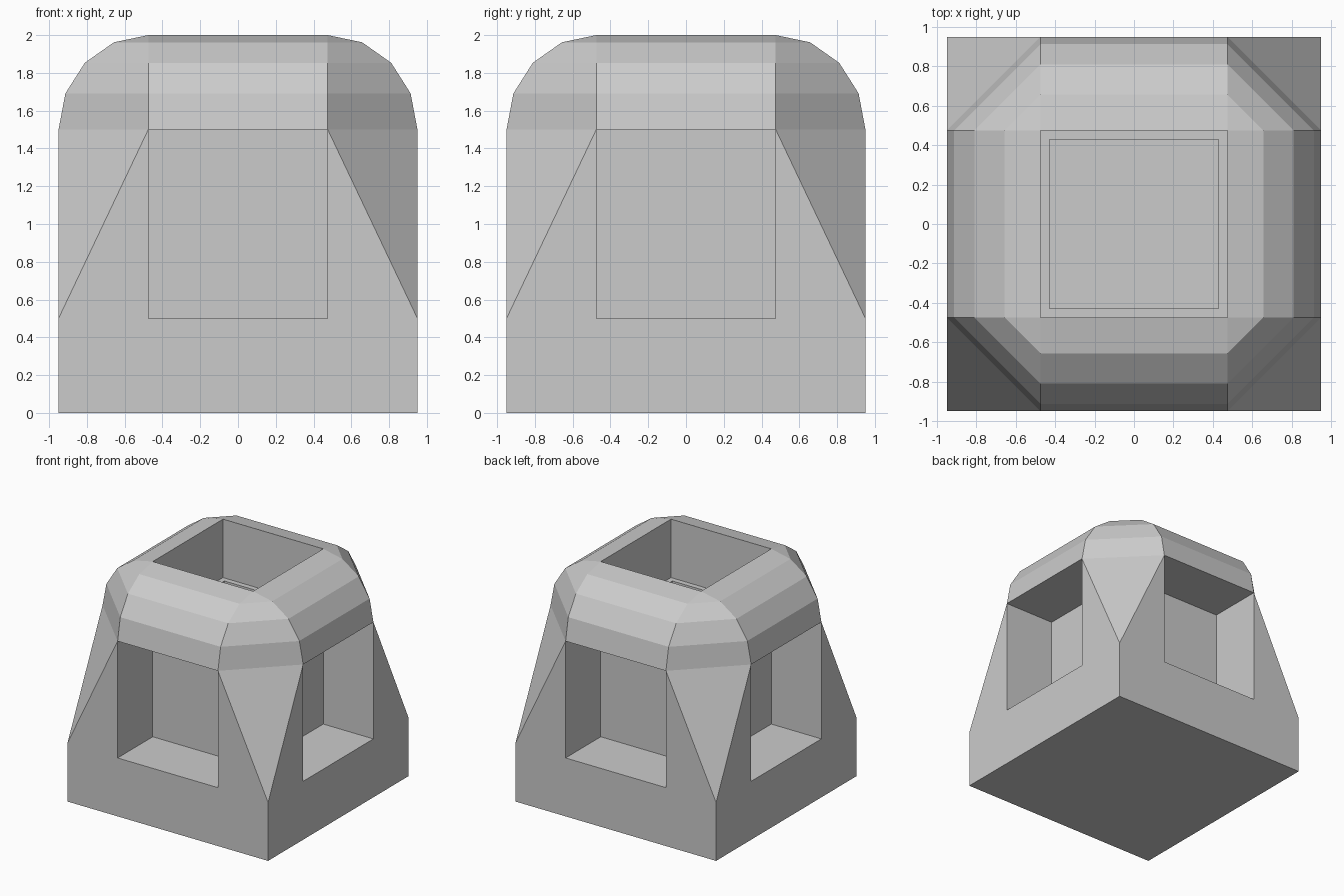
import bpy, bmesh, math
from mathutils import Matrix, Vector

if "Cube" in bpy.data.objects:
    bpy.data.objects.remove(bpy.data.objects["Cube"])

W, H = 0.95, 0.475            # outer half width, opening half width
SILL, HEAD, TOP = 0.5, 1.5, 2.0
INSET, RECESS = 0.43, 1.45    # shallow panel inside the top opening

# rounded shoulder profile: distance from centre, height
arc = [(H + (W - H) * math.cos(math.radians(a)), HEAD + (TOP - HEAD) * math.sin(math.radians(a)))
       for a in (0, 22.5, 45, 67.5, 90)]
arc[-1] = (H, TOP)

quarter = []

# front wall around the window
quarter += [
    [(-W, -W, 0), (W, -W, 0), (W, -W, SILL), (H, -W, SILL), (-H, -W, SILL), (-W, -W, SILL)],
    [(H, -W, SILL), (W, -W, SILL), (H, -W, HEAD)],
    [(-W, -W, SILL), (-H, -W, SILL), (-H, -W, HEAD)],
]

# window pocket: sill, ceiling, jambs, back
quarter += [
    [(-H, -W, SILL), (H, -W, SILL), (H, -H, SILL), (-H, -H, SILL)],
    [(-H, -H, HEAD), (H, -H, HEAD), (H, -W, HEAD), (-H, -W, HEAD)],
    [(H, -W, SILL), (H, -W, HEAD), (H, -H, HEAD), (H, -H, SILL)],
    [(-H, -H, SILL), (-H, -H, HEAD), (-H, -W, HEAD), (-H, -W, SILL)],
    [(-H, -H, SILL), (H, -H, SILL), (H, -H, HEAD), (-H, -H, HEAD)],
]

# sloping corner triangle
quarter.append([(W, -W, SILL), (W, -H, HEAD), (H, -W, HEAD)])

# rounded shoulder and its bevelled corner
for (r0, z0), (r1, z1) in zip(arc, arc[1:]):
    quarter.append([(-H, -r0, z0), (H, -r0, z0), (H, -r1, z1), (-H, -r1, z1)])
    corner = [(H, -r0, z0), (r0, -H, z0), (r1, -H, z1)]
    if r1 > H + 0.001:
        corner.append((H, -r1, z1))
    quarter.append(corner)

# top opening: wall, rim of its floor, recess wall
quarter += [
    [(-H, -H, TOP), (H, -H, TOP), (H, -H, HEAD), (-H, -H, HEAD)],
    [(-H, -H, HEAD), (H, -H, HEAD), (INSET, -INSET, HEAD), (-INSET, -INSET, HEAD)],
    [(-INSET, -INSET, HEAD), (INSET, -INSET, HEAD), (INSET, -INSET, RECESS), (-INSET, -INSET, RECESS)],
]

bm = bmesh.new()


def add_face(points, turn=Matrix.Identity(3)):
    bm.faces.new([bm.verts.new(turn @ Vector(p)) for p in points])


# repeat the quarter on all four sides
for i in range(4):
    turn = Matrix.Rotation(i * math.pi / 2, 3, 'Z')
    for points in quarter:
        add_face(points, turn)

# underside and recessed panel
add_face([(-W, W, 0), (W, W, 0), (W, -W, 0), (-W, -W, 0)])
add_face([(-INSET, -INSET, RECESS), (INSET, -INSET, RECESS), (INSET, INSET, RECESS), (-INSET, INSET, RECESS)])

bmesh.ops.remove_doubles(bm, verts=bm.verts, dist=0.0005)
mesh = bpy.data.meshes.new("windowed_block")
bm.to_mesh(mesh)
bm.free()
block = bpy.data.objects.new("windowed_block", mesh)
bpy.context.collection.objects.link(block)
